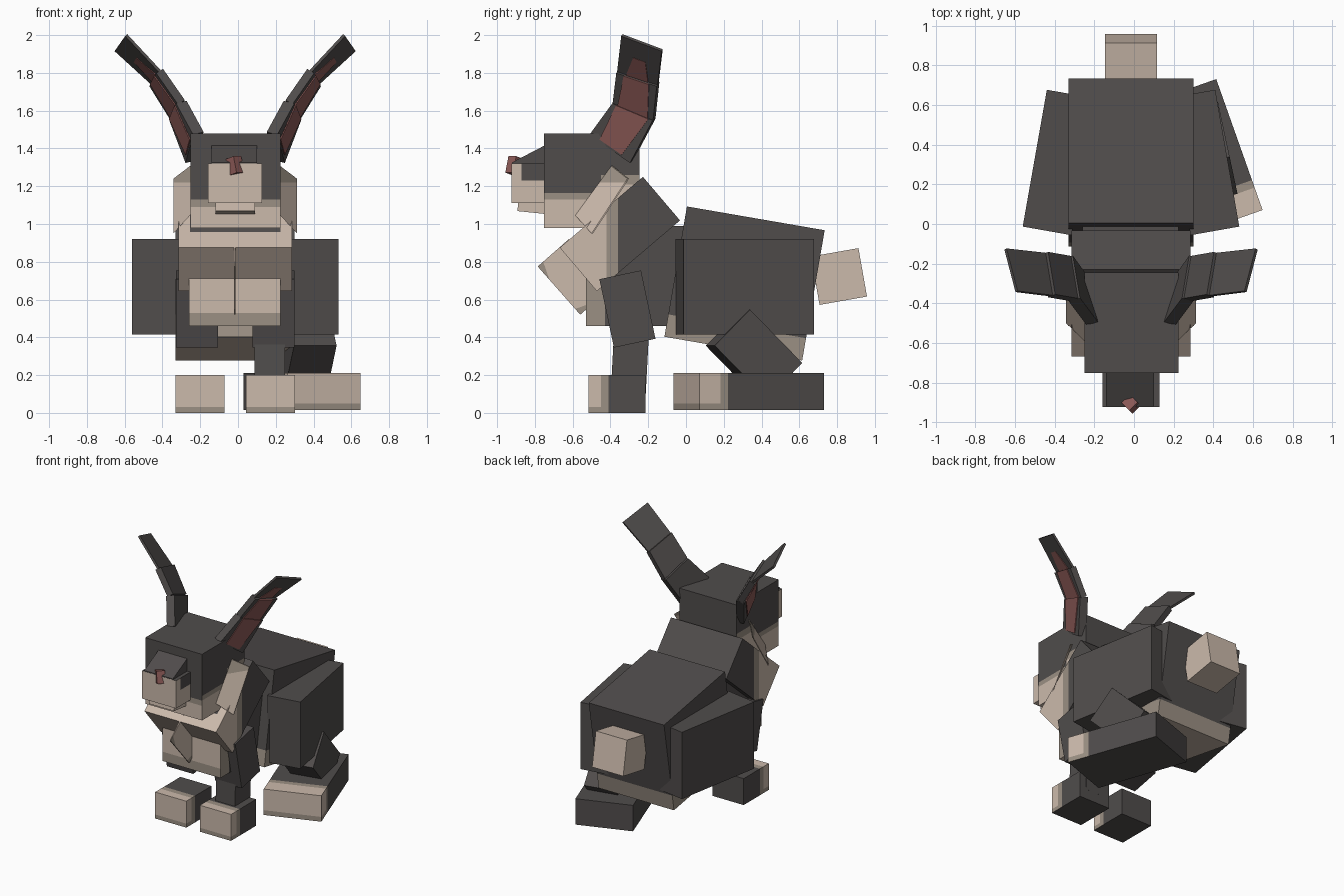
import bpy, bmesh, math
from mathutils import Vector as V, Matrix, Euler

if "Cube" in bpy.data.objects:
    bpy.data.objects.remove(bpy.data.objects["Cube"])

# palette
DARK, BEIGE, TAUPE, PINK = range(4)
MATS = []
for name, col in [("dark_fur", (0.08, 0.073, 0.071)), ("cream_fur", (0.60, 0.49, 0.41)),
                  ("taupe_fur", (0.33, 0.28, 0.23)), ("pink_skin", (0.27, 0.105, 0.098))]:
    m = bpy.data.materials.new(name)
    m.diffuse_color = (*col, 1)
    m.use_nodes = True
    m.node_tree.nodes["Principled BSDF"].inputs["Base Color"].default_value = m.diffuse_color
    MATS.append(m)
MID = -0.015  # symmetry plane


def mx(p):
    return V((2 * MID - p[0], p[1], p[2]))


def finish(name, bm, cuts=(), rule=DARK):
    """Cut the shell along world planes, then colour each face by the rule."""
    for p, n in cuts:
        bmesh.ops.bisect_plane(bm, geom=bm.verts[:] + bm.edges[:] + bm.faces[:],
                               plane_co=p, plane_no=n)
    bmesh.ops.recalc_face_normals(bm, faces=bm.faces)
    bm.normal_update()
    for f in bm.faces:
        f.material_index = rule(f.calc_center_median(), f.normal) if callable(rule) else rule
    me = bpy.data.meshes.new(name)
    bm.to_mesh(me)
    bm.free()
    for m in MATS:
        me.materials.append(m)
    ob = bpy.data.objects.new(name, me)
    bpy.context.collection.objects.link(ob)
    return ob


def box(name, c, size, rot=(0, 0, 0), cuts=(), rule=DARK):
    bm = bmesh.new()
    mat = Matrix.Translation(c) @ Euler([math.radians(a) for a in rot]).to_matrix().to_4x4()
    bmesh.ops.create_cube(bm, size=1, matrix=mat @ Matrix.Diagonal((*size, 1)))
    return finish(name, bm, cuts, rule)


def prism(name, quad, offset, cuts=(), rule=DARK):
    bm = bmesh.new()
    a = [bm.verts.new(V(p)) for p in quad]
    b = [bm.verts.new(V(p) + V(offset)) for p in quad]
    bm.faces.new(a)
    bm.faces.new(b)
    for i in range(4):
        j = (i + 1) % 4
        bm.faces.new((a[i], a[j], b[j], b[i]))
    return finish(name, bm, cuts, rule)


def zcut(z):
    return ((0, 0, z), (0, 0, 1))


def ycut(y):
    return ((0, y, 0), (0, 1, 0))


def xcut(x):
    return ((x, 0, 0), (1, 0, 0))


# body with pale belly
up = V((0, 0.17, 0.985))
bc = V((MID, 0.31, 0.685))
box("body", bc, (0.63, 0.74, 0.70), (-9.8, 0, 0), [(bc - up * 0.23, up)],
    lambda c, n: BEIGE if n.z < -0.8 else TAUPE if (c - bc).dot(up) < -0.23 else DARK)

# chest
def chest_rule(c, n):
    if n.y < -0.5:
        return BEIGE if 0.53 < c.z else TAUPE
    if n.z < -0.5:
        return BEIGE
    if c.y < -0.43 and c.z < 0.8:
        return TAUPE
    return TAUPE if c.z < 0.53 and c.y < -0.14 and c.y > -0.2 else DARK

box("chest", (MID - 0.003, -0.265, 0.725), (0.485, 0.53, 0.53), (0, 0, 0),
    [ycut(-0.43), zcut(0.53), zcut(0.8)], chest_rule)

# mane with dark back and dark patch under the chin
def mane_rule(c, n):
    if n.z > 0.5:
        return BEIGE if c.y < -0.57 or (abs(c.x - MID) > 0.24 and c.y < -0.40) else DARK
    return BEIGE if c.y < -0.42 else TAUPE if c.y < -0.36 else DARK

box("mane", (MID, -0.35, 0.947), (0.60, 0.578, 0.303), (40.4, 0, 0),
    [ycut(-0.57), ycut(-0.42), ycut(-0.36), xcut(MID - 0.24), xcut(MID + 0.24)], mane_rule)

# dewlap fin
prism("dewlap", [(-0.022, -0.785, 0.775), (-0.022, -0.56, 0.52), (-0.022, -0.40, 0.66),
                 (-0.022, -0.62, 0.92)], (0.008, 0, 0),
      [((0, -0.735, 0.74), (0, 1, 0.35)), ((0, -0.56, 0.56), (0, -0.35, 1))],
      lambda c, n: TAUPE if c.y + 0.35 * c.z < -0.735 + 0.259 or c.z - 0.35 * c.y < 0.756 else BEIGE)

# head with pale cheeks and chin
def head_rule(c, n):
    if n.z > 0.5 or n.y > 0.5:
        return DARK
    if n.z < -0.5:
        return BEIGE
    if n.y < -0.5:
        return BEIGE if c.z < 1.09 else TAUPE if c.z < 1.13 else DARK
    if c.y > -0.45:
        return BEIGE if c.z < 1.21 else TAUPE if c.z < 1.26 else DARK
    return BEIGE if c.z < 1.13 else TAUPE if c.z < 1.165 else DARK

box("head", (MID + 0.002, -0.498, 1.23), (0.475, 0.505, 0.50), (0, 0, 0),
    [zcut(z) for z in (1.09, 1.13, 1.165, 1.21, 1.26)] + [ycut(-0.45)], head_rule)

# muzzle, bridge, jaw and nose
box("muzzle", (MID, -0.82, 1.215), (0.285, 0.205, 0.21), (0, 0, 0), [zcut(1.23), ycut(-0.87)],
    lambda c, n: DARK if n.z > 0.5 or (abs(n.x) > 0.5 and c.z > 1.23 and c.y > -0.87) else BEIGE)
prism("nose_bridge", [(-0.14, -0.921, 1.30), (-0.14, -0.74, 1.30), (-0.14, -0.74, 1.42),
                      (-0.14, -0.921, 1.326)], (0.24, 0, 0))
box("lower_jaw", (MID, -0.81, 1.09), (0.21, 0.16, 0.06), (-6, 0, 0), (), BEIGE)
box("nose", (MID, -0.908, 1.308), (0.058, 0.058, 0.09), (-15, 0, 45), (), PINK)

# tail
box("tail", (MID, 0.81, 0.722), (0.26, 0.255, 0.26), (10, 0, 0), (), BEIGE)

# ears: three tapering, bending segments with pink inner plates
JOINTS = [V((0.20, -0.395, 1.405)), V((0.288, -0.275, 1.60)),
          V((0.403, -0.255, 1.775)), V((0.59, -0.233, 1.96))]
HALF = [V((0.02, 0.107, -0.075)), V((0.018, 0.107, -0.045)),
        V((0.018, 0.107, -0.035)), V((0.028, 0.107, -0.04))]
THICK = [0.06, 0.045, 0.016]
PLATES = [(0.05, 1.0, 0.55, 0.8), (0.0, 1.0, 0.75, 0.62), (0.0, 0.55, 0.55, 0.3)]


def ear_part(name, p0, p1, h0, h1, off, start, flip, rule):
    quad = [p0 - h0 + start, p0 + h0 + start, p1 + h1 + start, p1 - h1 + start]
    if flip:
        quad, off = [mx(p) for p in quad], V((-off.x, off.y, off.z))
    prism(name, quad, off, (), rule)


for flip, side in ((False, "right"), (True, "left")):
    for i, part in enumerate(("base", "middle", "tip")):
        p0, p1, h0, h1 = JOINTS[i], JOINTS[i + 1], HALF[i], HALF[i + 1]
        n = -(p1 - p0).cross(h0 + h1).normalized()  # outward side
        t = THICK[i]
        ear_part(f"{side}_ear_{part}", p0, p1, h0, h1, n * t, n * (-t / 2), flip, DARK)
        a, b, wa, wb = PLATES[i]
        ear_part(f"{side}_ear_inner_{part}", p0.lerp(p1, a), p0.lerp(p1, b),
                 h0.lerp(h1, a) * wa, h0.lerp(h1, b) * wb, n * 0.006, n * t / 2, flip, PINK)

    # cheek tufts
    quad = [V((0.22, -0.59, 1.05)), V((0.22, -0.40, 1.31)),
            V((0.312, -0.31, 1.24)), V((0.312, -0.50, 0.95))]
    prism(f"{side}_cheek_tuft", [mx(p) for p in quad] if flip else quad,
          (0, 0.008, 0), [zcut(1.22)], lambda c, n: TAUPE if c.z > 1.22 else BEIGE)

    # thighs
    s = -1 if flip else 1
    box(f"{side}_thigh", (MID + s * 0.362, 0.31, 0.667), (0.25, 0.70, 0.505), (0, 0, s * 10))

    # upper front legs and front paws
    box(f"{side}_upper_front_leg", (MID + s * 0.202, -0.31, 0.55), (0.222, 0.225, 0.37), (12, 0, 0))
    box(f"{side}_front_paw", (MID + s * 0.187, -0.365, 0.10), (0.26, 0.30, 0.20), (0, 0, 0),
        [ycut(-0.41), ycut(-0.45), zcut(0.03)],
        lambda c, n: DARK if n.z < -0.5 or c.y > -0.41 else
        TAUPE if c.z < 0.03 or (n.y > -0.5 and c.y > -0.45) else BEIGE)

# lower front leg
box("right_lower_front_leg", (0.168, -0.298, 0.25), (0.16, 0.185, 0.34), (-3, 0, 0))

# hind shin and foot on the right
box("right_shin", (0.36, 0.36, 0.31), (0.23, 0.27, 0.40), (45, 0, 12))
FWD = V((math.sin(math.radians(19.5)), -math.cos(math.radians(19.5)), 0))
FC = V((0.338, 0.332, 0.112))


def foot_rule(c, n):
    d = (c - FC).dot(FWD)
    if n.z < -0.5 or d < 0.19:
        return DARK
    return TAUPE if c.z < 0.05 or d < 0.23 else BEIGE


box("right_hind_foot", FC, (0.41, 0.70, 0.196), (0, 0, 19.5),
    [(FC + FWD * 0.19, FWD), (FC + FWD * 0.23, FWD), zcut(0.05)], foot_rule)
